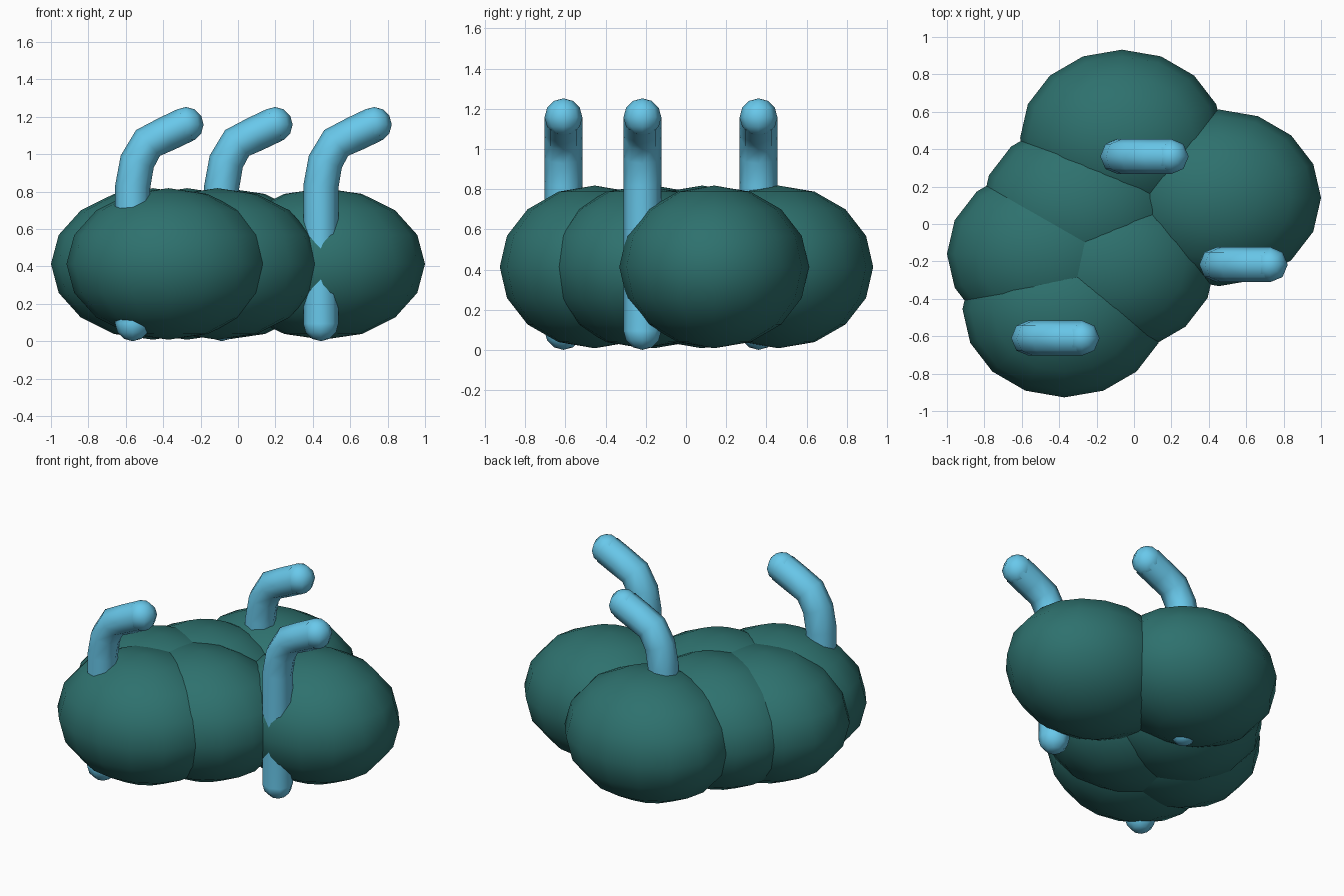
import bpy, bmesh, math
from mathutils import Vector, Matrix

if "Cube" in bpy.data.objects:
    bpy.data.objects.remove(bpy.data.objects["Cube"])


def material(name, color):
    m = bpy.data.materials.new(name)
    m.diffuse_color = color
    m.use_nodes = True
    m.node_tree.nodes["Principled BSDF"].inputs["Base Color"].default_value = m.diffuse_color
    return m


green = material("dark_green", (0.027, 0.165, 0.155, 1))
blue = material("light_blue", (0.14, 0.58, 0.83, 1))


def finish(bm, name, mat):
    bmesh.ops.recalc_face_normals(bm, faces=bm.faces)
    for f in bm.faces:
        f.smooth = True
    me = bpy.data.meshes.new(name)
    bm.to_mesh(me)
    bm.free()
    me.materials.append(mat)
    ob = bpy.data.objects.new(name, me)
    bpy.context.collection.objects.link(ob)
    return ob


# Cluster of six equal flattened balls
balls = [(-0.064, 0.46), (0.455, 0.14), (-0.272, 0.08),
         (-0.455, -0.16), (-0.11, -0.215), (-0.372, -0.455)]
for i, (x, y) in enumerate(balls):
    bm = bmesh.new()
    bmesh.ops.create_uvsphere(
        bm, u_segments=16, v_segments=8, radius=1,
        matrix=Matrix.Translation((x, y, 0.413)) @ Matrix.Diagonal((0.545, 0.472, 0.405, 1)))
    finish(bm, f"body_ball_{i + 1}", green)

# Bent stalks: octagonal sweep with round ends
R, SIDES = 0.094, 8
path = [(0, 0.094), (0, 0.826), (0.024, 0.96), (0.082, 1.06), (0.18, 1.108), (0.285, 1.158)]


def stalk(name, x, y):
    bm = bmesh.new()
    pts = [Vector((px + x, y, pz)) for px, pz in path]
    rings = []
    for i, p in enumerate(pts):
        a = (p - pts[i - 1]).normalized() if i else None
        b = (pts[i + 1] - p).normalized() if i + 1 < len(pts) else None
        t = ((a or b) + (b or a)).normalized()
        side = Vector((t.z, 0, -t.x))
        rings.append([bm.verts.new(p + R * (math.cos(k * math.tau / SIDES) * side
                                            + math.sin(k * math.tau / SIDES) * Vector((0, 1, 0))))
                      for k in range(SIDES)])
    for r0, r1 in zip(rings, rings[1:]):
        for k in range(SIDES):
            n = (k + 1) % SIDES
            bm.faces.new((r0[k], r0[n], r1[n], r1[k]))
    for p in (pts[0], pts[-1]):
        bmesh.ops.create_uvsphere(bm, u_segments=SIDES, v_segments=6, radius=R,
                                  matrix=Matrix.Translation(p))
    finish(bm, name, blue)


for i, (x, y) in enumerate([(0.443, -0.217), (-0.087, 0.361), (-0.563, -0.61)]):
    stalk(f"stalk_{i + 1}", x, y)
